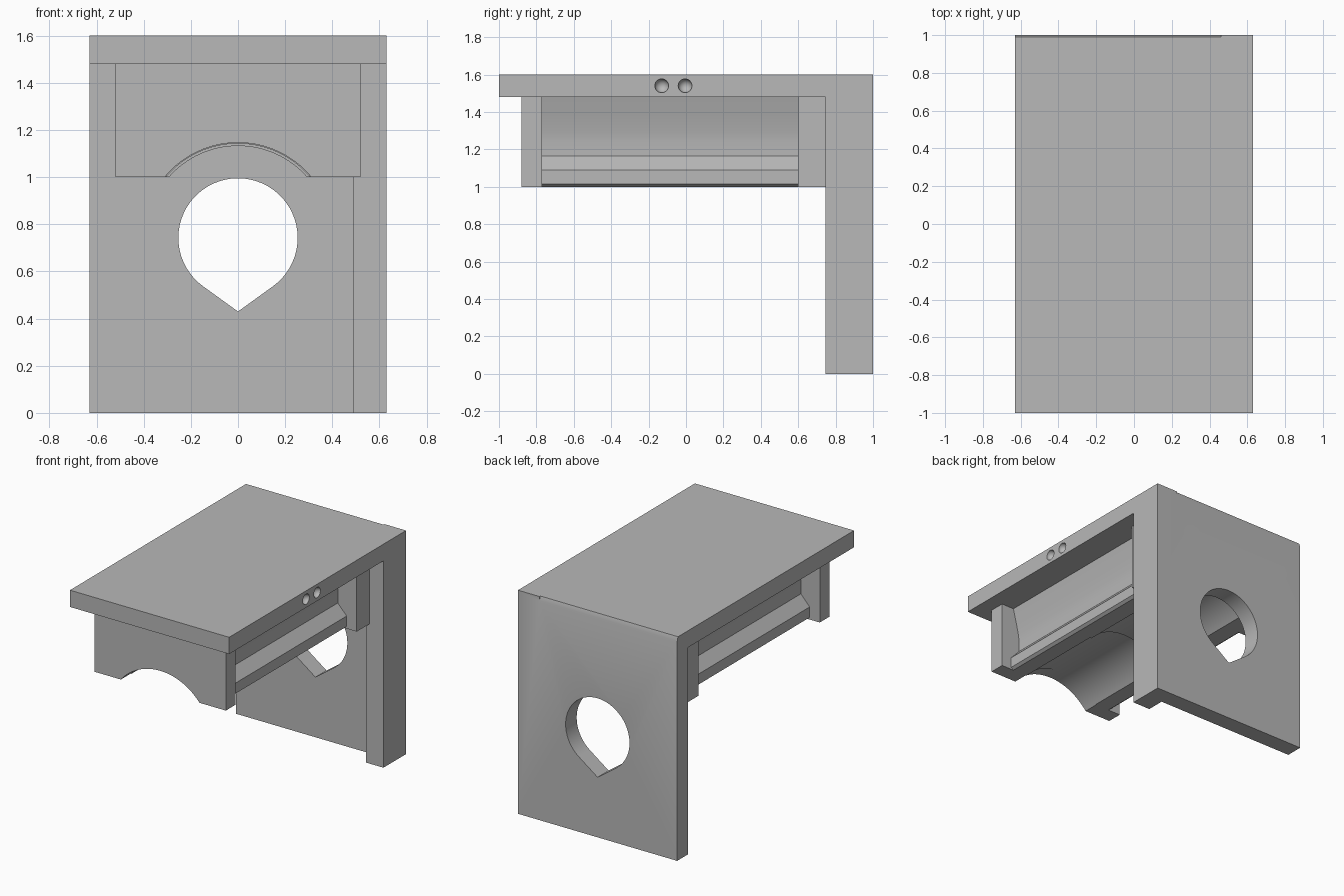
import bpy, bmesh
from math import sin, cos, asin, acos, pi, sqrt
from mathutils import Matrix

cube = bpy.data.objects.get("Cube")
if cube:
    bpy.data.objects.remove(cube)

grey = bpy.data.materials.new("plain_grey")
grey.use_nodes = True
colour = (0.48, 0.48, 0.48, 1)
grey.diffuse_color = colour
grey.node_tree.nodes["Principled BSDF"].inputs["Base Color"].default_value = colour


def finish(name, bm):
    bmesh.ops.recalc_face_normals(bm, faces=bm.faces)
    mesh = bpy.data.meshes.new(name)
    bm.to_mesh(mesh)
    bm.free()
    mesh.materials.append(grey)
    obj = bpy.data.objects.new(name, mesh)
    bpy.context.collection.objects.link(obj)
    return obj


def prism(name, outline, start, end, axis):
    """Extrude a closed outline: (x, z) along y, or (y, z) along x."""
    bm = bmesh.new()
    place = (lambda a, b: (a, start, b)) if axis == "y" else (lambda a, b: (start, a, b))
    face = bm.faces.new([bm.verts.new(place(*p)) for p in outline])
    new = bmesh.ops.extrude_face_region(bm, geom=[face])["geom"]
    shift = (0, end - start, 0) if axis == "y" else (end - start, 0, 0)
    bmesh.ops.translate(bm, vec=shift, verts=[v for v in new if isinstance(v, bmesh.types.BMVert)])
    return finish(name, bm)


def activate(obj):
    bpy.ops.object.select_all(action="DESELECT")
    obj.select_set(True)
    bpy.context.view_layer.objects.active = obj


def cut(obj, cutter):
    mod = obj.modifiers.new("cut", "BOOLEAN")
    mod.operation = "DIFFERENCE"
    mod.solver = "EXACT"
    mod.object = cutter
    activate(obj)
    bpy.ops.object.modifier_apply(modifier=mod.name)
    bpy.data.objects.remove(cutter)


def arc(radius, centre, first, last, steps):
    """Arc points in (x, z); angles are measured from straight up."""
    angles = [first + (last - first) * i / steps for i in range(steps + 1)]
    return [(radius * sin(a), centre + radius * cos(a)) for a in angles]


HALF = 0.63
TOP, UNDER, BASE = 1.6, 1.48, 1.0
CENTRE = 0.742

# Top slab and back wall as one angled body
body = prism("top_and_back_wall",
             [(-1, UNDER), (-1, TOP), (1, TOP), (1, 0), (0.875, 0), (0.875, UNDER)],
             -HALF, HALF, "x")

# Teardrop opening through the back wall
hole_r, tip = 0.253, 0.43
spread = pi - acos(hole_r / (CENTRE - tip))
teardrop = arc(hole_r, CENTRE, -spread, spread, 48) + [(0, tip)]
cut(body, prism("teardrop_cutter", teardrop, 0.8, 1.1, "y"))

# Slight bevel along most of the top back edge
bevel = [(0.99, TOP), (0.99, 1.65), (1.05, 1.65), (1.05, 1.57), (1, 1.57)]
cut(body, prism("bevel_cutter", bevel, -0.7, 0.46, "x"))

# Two round dimples in the slab edge
for y in (-0.13, -0.005):
    bm = bmesh.new()
    bmesh.ops.create_uvsphere(bm, u_segments=24, v_segments=12, radius=0.037,
                              matrix=Matrix.Translation((HALF, y, 1.54)))
    cut(body, finish("dimple_cutter", bm))

# Stiffening rib down one side of the wall
rib = prism("side_rib", [(0.49, 0), (HALF, 0), (HALF, UNDER), (0.49, UNDER)], 0.745, 0.875, "y")


def arched(name, side, radius, start, end):
    """Mirrored section with an arch cut in its underside."""
    reach = asin(sqrt(radius ** 2 - (BASE - CENTRE) ** 2) / radius)
    left = [(-x, z) for x, z in reversed(side)]
    return prism(name, side + arc(radius, CENTRE, reach, -reach, 32) + left, start, end, "y")


# End blocks and the grooved rail between them
block = [(0.52, UNDER), (0.52, BASE)]
rail = [(0.42, UNDER), (0.395, 1.38), (0.375, 1.29), (0.37, 1.24), (0.37, 1.165),
        (0.44, 1.09), (0.44, 1.015), (0.42, BASE)]
parts = [
    body, rib,
    arched("front_end_block", block, 0.404, -0.88, -0.77),
    arched("rail_front", rail, 0.4, -0.77, -0.1),
    arched("rail_rear", rail, 0.39, -0.1, 0.6),
    arched("rear_end_block", block, 0.39, 0.6, 0.875),
]

for part in parts:
    activate(part)
    bpy.ops.object.shade_smooth_by_angle(angle=pi / 9)
